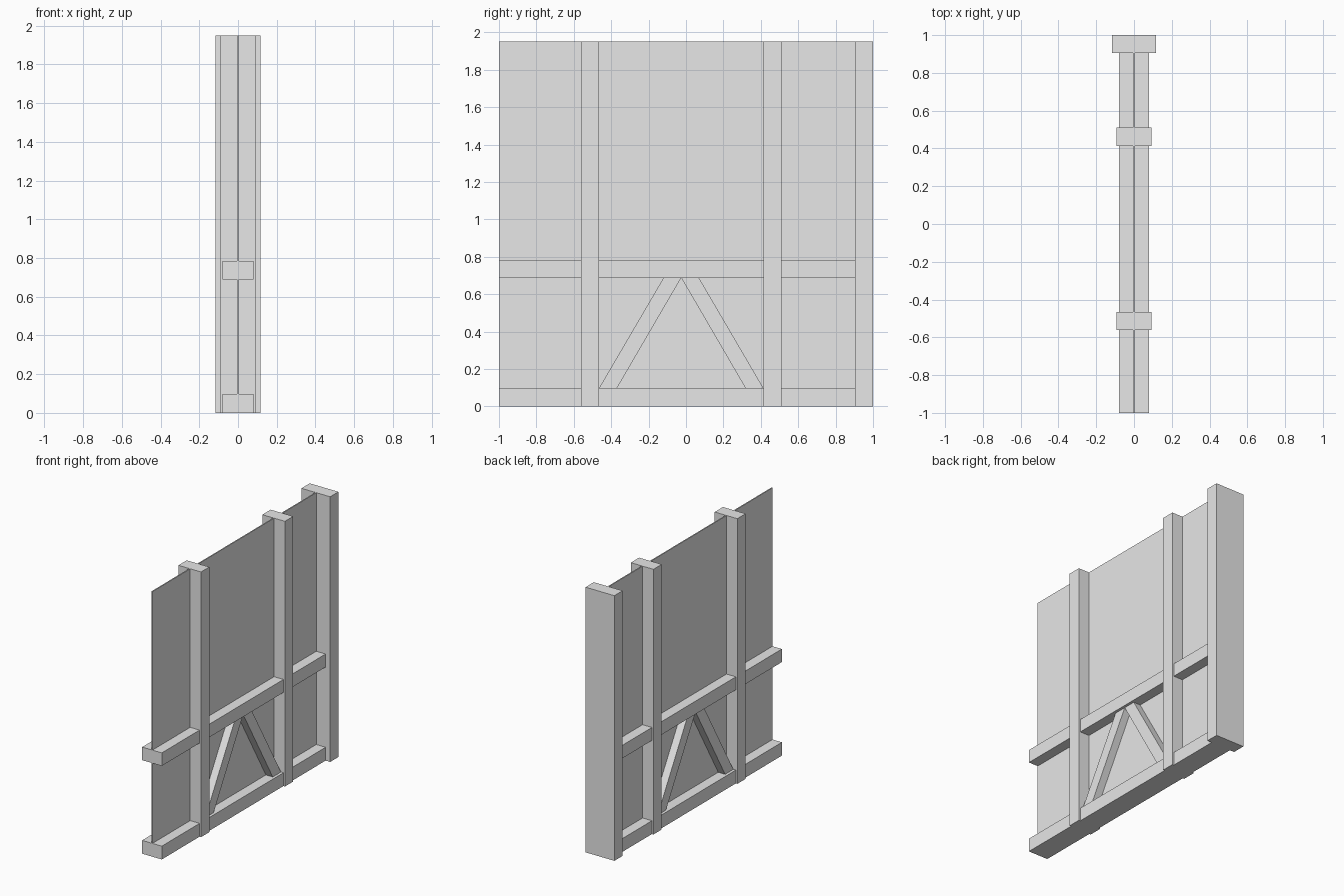
import bpy
import bmesh

cube = bpy.data.objects.get("Cube")
if cube:
    bpy.data.objects.remove(cube, do_unlink=True)

grey = bpy.data.materials.new("plain_grey")
grey.use_nodes = True
colour = (0.8, 0.8, 0.8, 1)
grey.diffuse_color = colour
grey.node_tree.nodes["Principled BSDF"].inputs["Base Color"].default_value = colour

HEIGHT = 1.95
BEAM = 0.096
RAIL_TOP, MID_RAIL = 0.098, 0.688


def prism(name, outline, half):
    """Extrude a (y, z) outline symmetrically through the wall thickness."""
    bm = bmesh.new()
    face = bm.faces.new([bm.verts.new((-half, y, z)) for y, z in outline])
    moved = bmesh.ops.extrude_face_region(bm, geom=[face])["geom"]
    verts = [v for v in moved if isinstance(v, bmesh.types.BMVert)]
    bmesh.ops.translate(bm, verts=verts, vec=(2 * half, 0, 0))
    bmesh.ops.recalc_face_normals(bm, faces=bm.faces)
    mesh = bpy.data.meshes.new(name)
    bm.to_mesh(mesh)
    bm.free()
    mesh.materials.append(grey)
    obj = bpy.data.objects.new(name, mesh)
    bpy.context.collection.objects.link(obj)
    return obj


def box(name, y0, y1, z0, z1, half):
    return prism(name, [(y0, z0), (y1, z0), (y1, z1), (y0, z1)], half)


# Thin wall panel
box("wall_panel", -1, 1 - BEAM, 0, HEIGHT, 0.004)

# Upright posts, the end one wider
posts = [("front_post", -0.561, 0.092), ("middle_post", 0.414, 0.092),
         ("end_post", 1 - BEAM, 0.117)]
for name, y, half in posts:
    box(name, y, y + BEAM, 0, HEIGHT, half)

# Horizontal rails fitted between the posts
bays = [("front", -1, -0.561), ("middle", -0.465, 0.414), ("back", 0.51, 1 - BEAM)]
for name, y0, y1 in bays:
    box(name + "_bottom_rail", y0, y1, 0, RAIL_TOP, 0.08)
    box(name + "_middle_rail", y0, y1, MID_RAIL, MID_RAIL + BEAM, 0.08)

# Diagonal braces mirrored about the middle bay, joined at the apex
centre, foot, apex = -0.0255, 0.4395, 0.0945
for name, side in (("front_brace", -1), ("back_brace", 1)):
    prism(name, [(centre + side * foot, RAIL_TOP),
                 (centre + side * (foot - BEAM), RAIL_TOP),
                 (centre, MID_RAIL),
                 (centre + side * apex, MID_RAIL)], 0.06)
